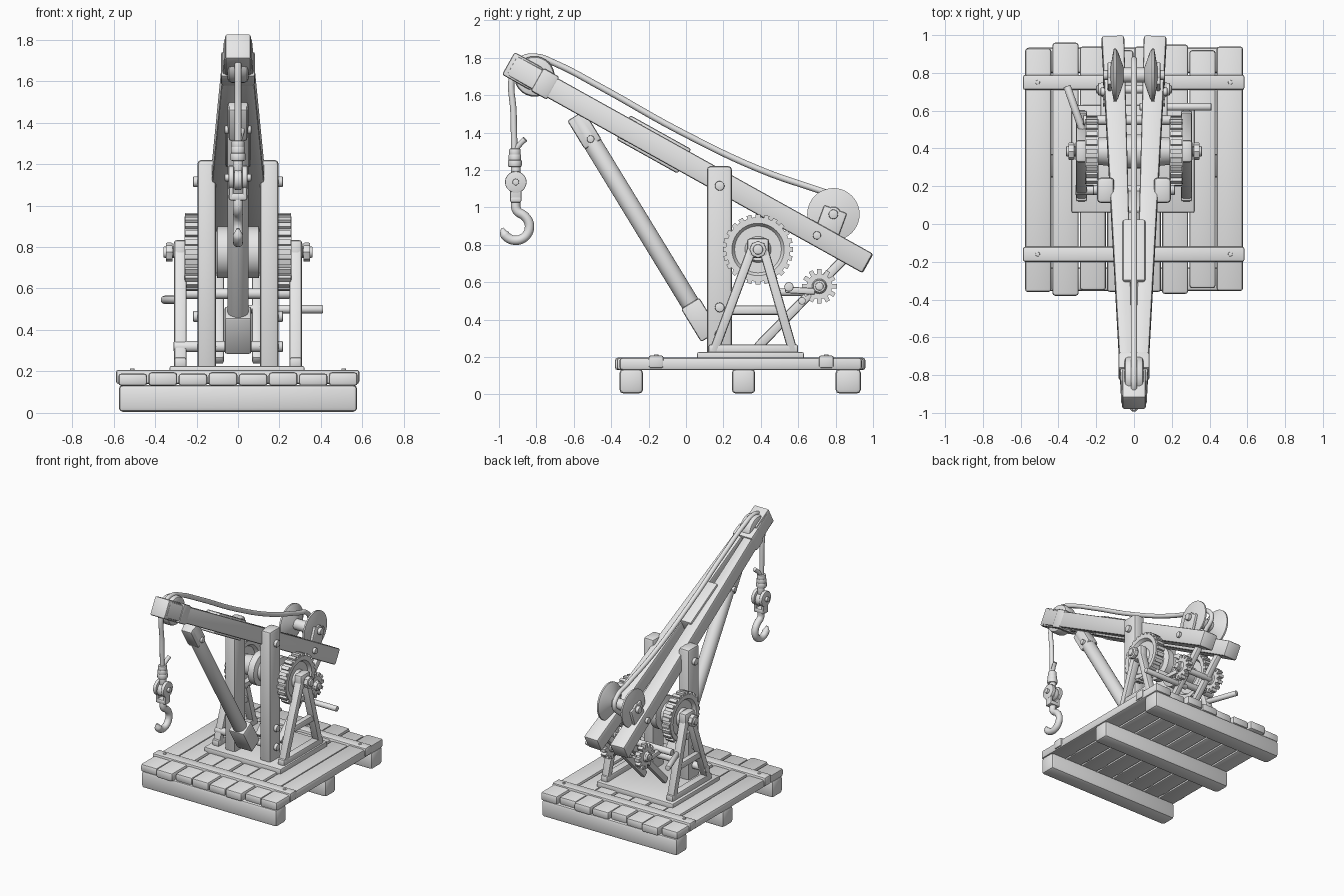
import bpy, bmesh, math
from mathutils import Vector, Matrix

if "Cube" in bpy.data.objects:
    bpy.data.objects.remove(bpy.data.objects["Cube"])

grey = bpy.data.materials.new("plain_grey")
grey.use_nodes = True
grey.diffuse_color = (0.8, 0.8, 0.8, 1)
grey.node_tree.nodes["Principled BSDF"].inputs["Base Color"].default_value = grey.diffuse_color


def finish(name, bm):
    bmesh.ops.recalc_face_normals(bm, faces=bm.faces[:])
    mesh = bpy.data.meshes.new(name)
    bm.to_mesh(mesh)
    bm.free()
    for p in mesh.polygons:
        p.use_smooth = True
    mesh.set_sharp_from_angle(angle=math.radians(40))
    mesh.materials.append(grey)
    ob = bpy.data.objects.new(name, mesh)
    bpy.context.collection.objects.link(ob)
    return ob


def frame(p, q):
    """Matrix at the middle of p-q, with z along it and x kept sideways."""
    p, q = Vector(p), Vector(q)
    z = (q - p).normalized()
    ref = Vector((0, 1, 0)) if abs(z.x) > 0.9 else Vector((1, 0, 0))
    y = z.cross(ref).normalized()
    x = y.cross(z)
    m = Matrix((x, y, z)).transposed().to_4x4()
    m.translation = (p + q) / 2
    return m, (q - p).length


def beam(name, p, q, w, t, w2=None, bevel=0.012):
    m, length = frame(p, q)
    bm = bmesh.new()
    bmesh.ops.create_cube(bm, size=1)
    for v in bm.verts:
        v.co.x *= (w2 or w) if v.co.z > 0 else w
        v.co.y *= t
        v.co.z *= length
    bmesh.ops.bevel(bm, geom=bm.edges[:], offset=bevel, segments=2, profile=0.5, affect='EDGES')
    bm.transform(m)
    return finish(name, bm)


def box(name, lo, hi, bevel=0.012):
    cx, cy = (lo[0] + hi[0]) / 2, (lo[1] + hi[1]) / 2
    return beam(name, (cx, cy, lo[2]), (cx, cy, hi[2]), hi[0] - lo[0], hi[1] - lo[1], bevel=bevel)


def rod(name, p, q, r, segments=20):
    m, length = frame(p, q)
    bm = bmesh.new()
    bmesh.ops.create_cone(bm, cap_ends=True, segments=segments, radius1=r, radius2=r, depth=length)
    rims = [e for e in bm.edges if abs(e.verts[0].co.z - e.verts[1].co.z) < 1e-4]
    bmesh.ops.bevel(bm, geom=rims, offset=min(r, length) * 0.2, segments=2, profile=0.5, affect='EDGES')
    bm.transform(m)
    return finish(name, bm)


def lathe(bm, profile, steps=40):
    """Spin an open (x, radius) profile around the x axis."""
    verts = [bm.verts.new((x, 0, r)) for x, r in profile]
    edges = [bm.edges.new(pair) for pair in zip(verts, verts[1:])]
    bmesh.ops.spin(bm, geom=verts + edges, axis=(1, 0, 0), cent=(0, 0, 0),
                   angle=math.tau, steps=steps, use_merge=True)
    bmesh.ops.remove_doubles(bm, verts=bm.verts[:], dist=0.0002)


def wheel(name, centre, profile, teeth=0, tooth=(0.1, 0.1, 0.1), radius=0):
    bm = bmesh.new()
    lathe(bm, profile)
    for i in range(teeth):
        m = Matrix.Rotation(math.tau * i / teeth, 4, 'X') @ Matrix.Translation((0, 0, radius))
        made = bmesh.ops.create_cube(bm, size=1, matrix=m @ Matrix.Diagonal((*tooth, 1)))["verts"]
        for e in {e for v in made for e in v.link_edges}:
            e.smooth = False
    bm.transform(Matrix.Translation(centre))
    return finish(name, bm)


def rope(name, points, r, smooth=True):
    cu = bpy.data.curves.new(name, 'CURVE')
    cu.dimensions = '3D'
    cu.bevel_depth, cu.bevel_resolution, cu.use_fill_caps = r, 4, True
    s = cu.splines.new('BEZIER')
    s.bezier_points.add(len(points) - 1)
    for bp, co in zip(s.bezier_points, points):
        bp.co = co
        bp.handle_left_type = bp.handle_right_type = 'AUTO' if smooth else 'VECTOR'
    s.resolution_u = 6
    cu.materials.append(grey)
    ob = bpy.data.objects.new(name, cu)
    bpy.context.collection.objects.link(ob)
    return ob


def bolt(side, x, y, z, r=0.026):
    rod("bolt", (side * (x - 0.01), y, z), (side * (x + 0.022), y, z), r, 12)


# Pallet: planks, bearers below and battens on top
ends = [(-.36, .93), (-.38, .96), (-.35, .94), (-.36, .92), (-.36, .94), (-.37, .95), (-.34, .92), (-.355, .94)]
for i, (y0, y1) in enumerate(ends):
    x = -0.58 + 0.145 * i
    box("plank", (x + 0.003, y0, 0.13), (x + 0.142, y1, 0.19 + 0.006 * (i % 2)), 0.015)
for y0, y1 in ((-.355, -.23), (.245, .37), (.80, .935)):
    box("bearer", (-0.575, y0, 0.005), (0.575, y1, 0.135), 0.02)
for y in (-0.16, 0.75):
    box("batten", (-0.588, y - 0.04, 0.14), (0.585, y + 0.04, 0.208))
    for x in (-0.51, 0.51):
        rod("nail", (x, y, 0.2), (x, y, 0.214), 0.012, 10)
box("foot_plate", (-0.33, 0.06, 0.18), (0.32, 0.63, 0.226), 0.008)

# Jib end points, and a helper giving a point along it
tail, tip = Vector((0, 0.972, 0.70)), Vector((0, -0.95, 1.77))


def on_jib(t, x=0, lift=0):
    return tail.lerp(tip, t) + Vector((x, 0.486 * lift, 0.874 * lift))


for s in (-1, 1):
    # Uprights and jib beams
    box("upright", (s * 0.15 - 0.045, 0.112, 0.2), (s * 0.15 + 0.045, 0.245, 1.22), 0.018)
    beam("jib_beam", on_jib(0, s * 0.112), on_jib(0.99, s * 0.034), 0.12, 0.118, 0.066, 0.012)
    for z in (1.115, 0.465, 0.32):
        bolt(s, 0.195, 0.18, z)

    # A-shaped side frames
    x = s * 0.278
    beam("frame_leg", (x, 0.145, 0.22), (x, 0.365, 0.81), 0.06, 0.05)
    beam("frame_leg", (x, 0.575, 0.22), (x, 0.405, 0.81), 0.06, 0.05)
    box("frame_head", (x - 0.032, 0.325, 0.73), (x + 0.032, 0.445, 0.835), 0.018)
    box("frame_crossbar", (x - 0.022, 0.23, 0.425), (x + 0.022, 0.53, 0.475))
    box("frame_sill", (x - 0.03, 0.12, 0.215), (x + 0.03, 0.6, 0.268))

    # Large toothed wheels with dished faces
    rim = [(-.03, 0), (-.03, .06), (-.012, .07), (-.012, .125), (-.035, .14), (-.035, .172),
           (.035, .172), (.035, .14), (.012, .125), (.012, .07), (.03, .06), (.03, 0)]
    wheel("large_gear", (s * 0.224, 0.385, 0.775), rim, 24, (0.062, 0.026, 0.03), 0.173)
    rod("axle_nut", (s * 0.315, 0.385, 0.775), (s * 0.348, 0.385, 0.775), 0.046, 8)

    # Pinions on the rear stays
    hub = [(-.03, 0), (-.03, .035), (-.02, .04), (-.02, .068), (.02, .068), (.02, .04), (.03, .035), (.03, 0)]
    wheel("pinion", (s * 0.145, 0.713, 0.578), hub, 12, (0.04, 0.024, 0.04), 0.073)
    rod("pinion_cap", (s * 0.165, 0.713, 0.578), (s * 0.19, 0.713, 0.578), 0.034, 12)
    beam("rear_stay", (s * 0.09, 0.38, 0.25), (s * 0.09, 0.86, 0.74), 0.045, 0.05)
    beam("crank_bracket", (s * 0.16, 0.53, 0.56), (s * 0.16, 0.69, 0.55), 0.035, 0.035, bevel=0.008)

    # Rear rope wheel: coned flanges on bearing plates
    flange = [(0, 0), (s * -.04, .04), (s * -.012, .12), (0, .14), (s * .012, .14), (s * .016, .12), (s * .03, .04), (s * .03, 0)]
    wheel("rope_wheel_flange", (s * 0.095, 0.788, 0.963), flange)
    beam("bearing_plate", (s * 0.128, 0.745, 0.84), (s * 0.128, 0.80, 0.99), 0.025, 0.13, bevel=0.01)
    bolt(s, 0.142, 0.788, 0.963)
    bolt(s, 0.155, 0.70, 0.85, 0.022)

    # Cheeks of the hook block
    beam("hook_block_cheek", (s * 0.033, -0.91, 1.03), (s * 0.033, -0.91, 1.16), 0.022, 0.06, bevel=0.008)
    rod("hook_block_boss", (s * 0.02, -0.91, 1.135), (s * 0.046, -0.91, 1.135), 0.058, 20)
    bolt(s, 0.042, -0.91, 1.135, 0.018)

# Winding drum and cross shafts
rod("main_axle", (-0.36, 0.385, 0.775), (0.36, 0.385, 0.775), 0.027)
spool = [(-.2, 0), (-.2, .07), (-.11, .08), (-.1, .125), (-.05, .125), (-.04, .09),
         (.04, .09), (.05, .125), (.1, .125), (.11, .08), (.2, .07), (.2, 0)]
wheel("winding_drum", (0, 0.385, 0.775), spool)
rod("pinion_shaft", (-0.2, 0.713, 0.578), (0.2, 0.713, 0.578), 0.022)
rod("rope_wheel_axle", (-0.14, 0.788, 0.963), (0.14, 0.788, 0.963), 0.04)
rod("spacer_shaft", (-0.27, 0.55, 0.575), (0.25, 0.55, 0.575), 0.025)
rod("lower_shaft", (-0.31, 0.18, 0.32), (0.2, 0.18, 0.32), 0.027)
rod("crank_handle", (0.03, 0.62, 0.5), (0.41, 0.62, 0.5), 0.02)
rod("side_lever", (-0.355, 0.73, 0.545), (-0.27, 0.49, 0.545), 0.02)

# Diagonal brace with square sockets at both ends
foot, head = Vector((0, 0.13, 0.31)), Vector((0, -0.59, 1.49))
rod("diagonal_brace", foot, head, 0.05, 24)
beam("brace_foot_socket", foot, foot.lerp(head, 0.15), 0.13, 0.115)
beam("brace_head_socket", foot.lerp(head, 0.87), head, 0.09, 0.105)
for s in (-1, 1):
    bolt(s, 0.043, -0.51, 1.365, 0.02)

# Jib filler, nose block, collar and nose pulley
beam("jib_filler", on_jib(0.51), on_jib(0.68), 0.12, 0.15)
beam("jib_nose", on_jib(0.92), on_jib(1.0), 0.125, 0.138)
beam("jib_collar", on_jib(0.875), on_jib(0.92), 0.165, 0.14)
rod("nose_pulley", (-0.05, -0.81, 1.7), (0.05, -0.81, 1.7), 0.108, 32)

# Hoisting rope
rope("hoist_rope", [(0, -0.915, 1.2), (0, -0.922, 1.5), (0, -0.925, 1.72), (0, -0.88, 1.79), (0, -0.80, 1.805),
                    (0, -0.70, 1.77), (0, -0.46, 1.645), (0, -0.03, 1.405), (0, 0.4, 1.2), (0, 0.73, 1.085),
                    (0, 0.83, 1.05), (0, 0.87, 0.98), (0, 0.80, 0.90)], 0.017)

# Hook block, knot and hook
for z in (1.235, 1.265, 1.295):
    rod("rope_knot", (0, -0.915, z - 0.019), (0, -0.915, z + 0.019), 0.037 - (z - 1.235) * 0.1)
rope("rope_end", [(0, -0.915, 1.3), (0.01, -0.89, 1.335), (0.02, -0.86, 1.365)], 0.015)
rod("block_neck", (0, -0.91, 1.16), (0, -0.91, 1.225), 0.025)
rod("block_pulley", (-0.018, -0.91, 1.125), (0.018, -0.91, 1.125), 0.05)
box("block_base", (-0.045, -0.94, 1.025), (0.045, -0.88, 1.06), 0.01)
ring = [(0, -0.91 + 0.073 * math.cos(a), 0.897 + 0.073 * math.sin(a))
        for a in (math.radians(50 - 28 * i) for i in range(9))]
hook = rope("hook", [(0, -0.91, 1.04), (0, -0.905, 0.985)] + ring, 0.025)
hook.data.splines[0].bezier_points[-1].radius = 0.3
